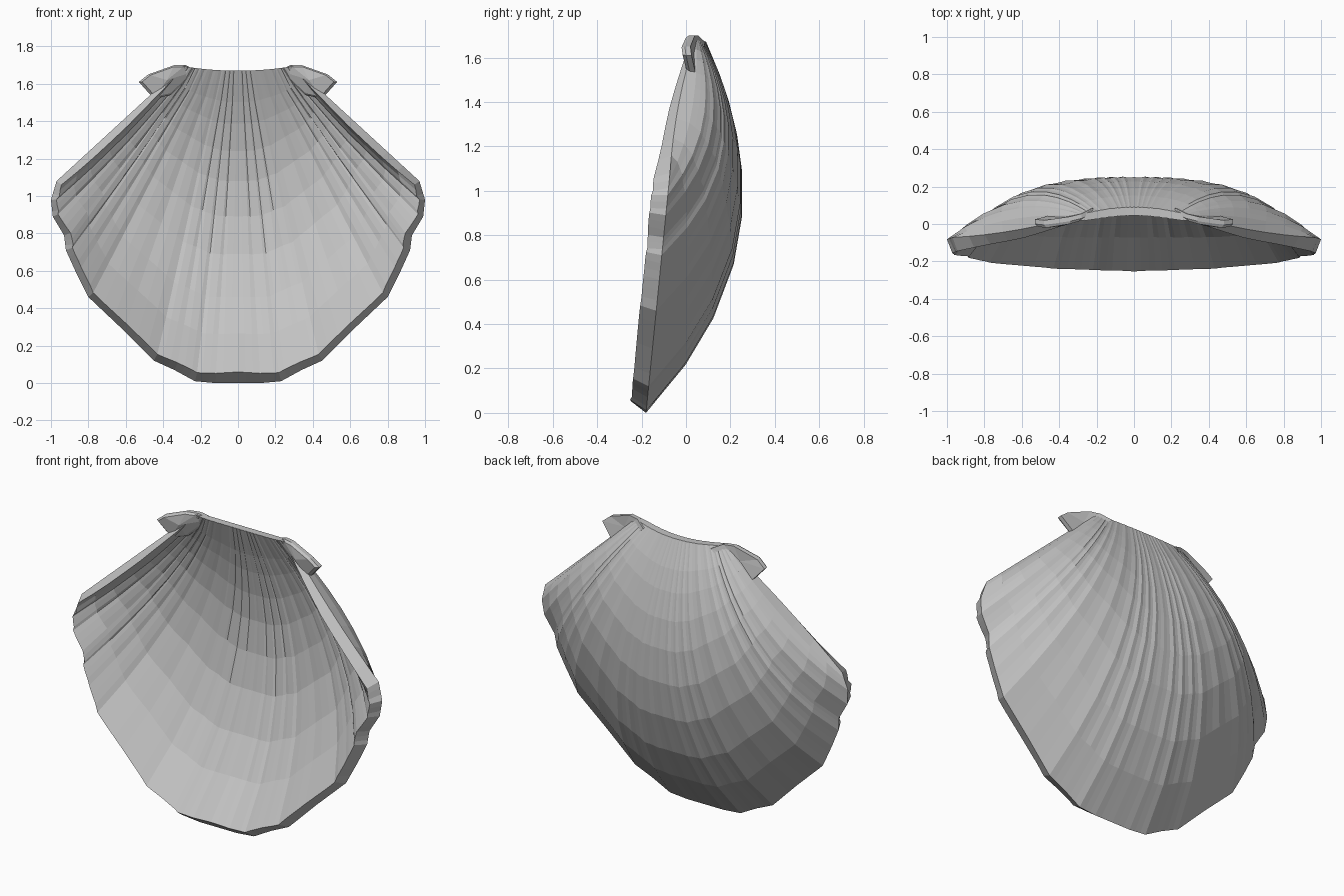
import bpy, bmesh, math
from mathutils import Vector

if "Cube" in bpy.data.objects:
    bpy.data.objects.remove(bpy.data.objects["Cube"], do_unlink=True)

grey = bpy.data.materials.new("shell grey")
grey.use_nodes = True
grey.diffuse_color = (0.55, 0.55, 0.55, 1)
grey.node_tree.nodes["Principled BSDF"].inputs["Base Color"].default_value = (0.55, 0.55, 0.55, 1)


def make_object(name, bm):
    bmesh.ops.recalc_face_normals(bm, faces=bm.faces)
    mesh = bpy.data.meshes.new(name)
    bm.to_mesh(mesh)
    bm.free()
    mesh.materials.append(grey)
    obj = bpy.data.objects.new(name, mesh)
    bpy.context.collection.objects.link(obj)


# Half of the scalloped rim (x, z), from the shoulder to the bottom centre
RIM = [(.97, 1.08), (1, .98), (.99, .89), (.93, .79), (.92, .71), (.87, .60),
       (.80, .46), (.62, .29), (.45, .12), (.34, .07), (.23, .01), (.12, 0), (0, 0)]
RINGS = [0, .09, .16, .25, .35, .47, .6, .745, .87, 1]
SPLIT = 3

# Subdivide the rim and measure how far along it each ray ends
rays = []
for (x0, z0), (x1, z1) in zip(RIM, RIM[1:]):
    for k in range(SPLIT):
        f = k / SPLIT
        rays.append(Vector((x0 + (x1 - x0) * f, z0 + (z1 - z0) * f)))
rays.append(Vector(RIM[-1]))
along = [0]
for a, b in zip(rays, rays[1:]):
    along.append(along[-1] + (b - a).length)
along = [a / along[-1] for a in along]


def shell_point(i, t):
    """Point on the domed outer surface, on ray i at fraction t from the hinge."""
    s, end = along[i], rays[i]
    hx = 0.3 * (1 - s)
    hinge = Vector((hx, 0.09 - 0.5 * hx * hx, 1.67 + 0.28 * hx * hx))
    rim = Vector((end.x, -0.18 + 0.1 * end.y, end.y))
    p = hinge.lerp(rim, t)
    arch = 4 * t * (1 - t)
    p.y += 0.29 * math.sqrt(s * (2 - s)) * arch * (0.89 + 0.22 * t)
    p.y -= 0.02 * (1 - s) ** 12 * arch
    # Shallow radial ribs
    if 0 < i < len(rays) - 1 and t < 1:
        p.y += (1 if i % SPLIT == 0 else -0.5) * (0.0012 + 0.002 * arch)
    return p


# Outer surface: the half rays, then their mirror image
columns = [(i, 1) for i in range(len(rays))] + [(i, -1) for i in range(len(rays) - 2, -1, -1)]
bm = bmesh.new()
outer = []
for i, side in columns:
    col = []
    for t in RINGS:
        p = shell_point(i, t)
        col.append(bm.verts.new((p.x * side, p.y, p.z)))
    outer.append(col)


def skin(grid):
    for a, b in zip(grid, grid[1:]):
        for j in range(len(RINGS) - 1):
            bm.faces.new((a[j], a[j + 1], b[j + 1], b[j]))


skin(outer)
bm.normal_update()

# Inner surface: offset towards the front, thinner at the hinge and side edges
inner = []
for (i, side), col in zip(columns, outer):
    s = along[i]
    edge = (1 - s) ** 6
    new = []
    for t, v in zip(RINGS, col):
        n = -v.normal
        n.y -= 0.9 * edge + 0.6 * t * (4 * s * (1 - s)) ** 2
        if t == 0:
            n = Vector((0, -1, 0))
        thick = min(0.08, 0.045 + 0.07 * t) - 0.02 * edge * (1 - t ** 4) + 0.015 * (s * t) ** 12
        new.append(bm.verts.new(v.co + n.normalized() * thick))
    inner.append(new)
skin(inner)

# Rim wall joining both surfaces
loops = []
for g in (outer, inner):
    loops.append([c[0] for c in g] + g[-1][1:] + [c[-1] for c in g[-2::-1]] + g[0][-2:0:-1])
o, n = loops
for k in range(len(o)):
    m = (k + 1) % len(o)
    bm.faces.new((o[k], o[m], n[m], n[k]))
make_object("scallop_shell", bm)

# Hinge ears: thin plates with a sloped front edge, sunk into the shell at the inner end
EAR = [(.22, .06, 1.67), (.28, .03, 1.70), (.34, .015, 1.70), (.48, -.005, 1.65),
       (.53, 0, 1.61), (.45, .02, 1.52), (.36, .045, 1.54)]
centre = Vector((.38, 0, 1.62))
for name, side in (("left_ear", 1), ("right_ear", -1)):
    bm = bmesh.new()
    front, middle, back = [], [], []
    for x, y, z in EAR:
        q = Vector((x, y, z)).lerp(centre, 0.12)
        front.append(bm.verts.new((q.x * side, y - 0.015, q.z)))
        middle.append(bm.verts.new((x * side, y, z)))
        back.append(bm.verts.new((x * side, y + 0.025, z)))
    for ring, y in ((front, -.01), (back, .035)):
        hub = bm.verts.new((centre.x * side, y, centre.z))
        for a, b in zip(ring, ring[1:] + ring[:1]):
            bm.faces.new((a, b, hub))
    for a, b in ((front, middle), (middle, back)):
        for k in range(len(EAR)):
            m = (k + 1) % len(EAR)
            bm.faces.new((a[k], a[m], b[m], b[k]))
    make_object(name, bm)
